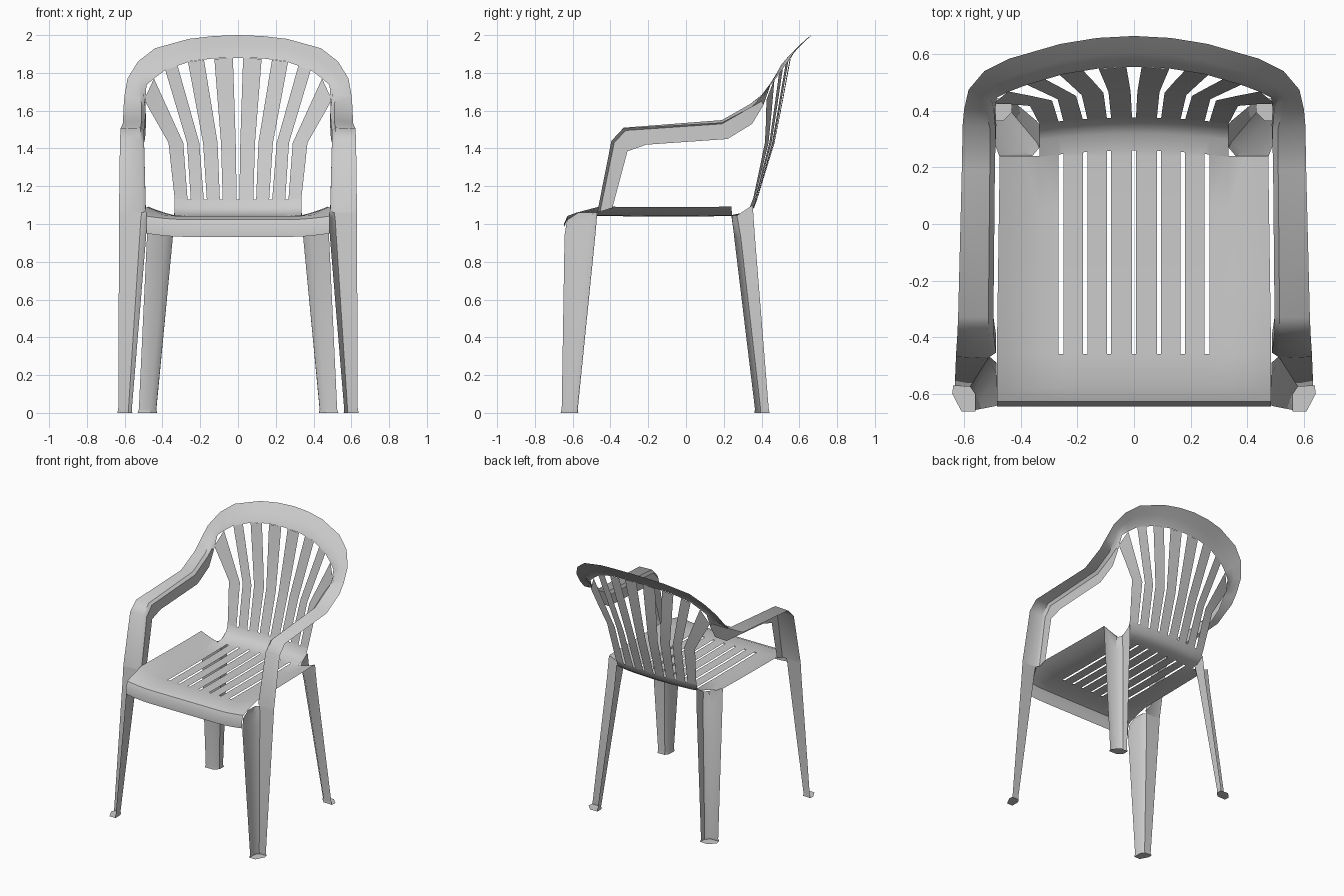
import bpy, bmesh
from mathutils import Vector


def finish(name, bm):
    """Right half -> mirrored thin plastic sheet with smooth shading."""
    bmesh.ops.remove_doubles(bm, verts=bm.verts, dist=0.0005)
    loose = [v for v in bm.verts if not v.link_faces]
    bmesh.ops.delete(bm, geom=loose, context='VERTS')
    bmesh.ops.recalc_face_normals(bm, faces=bm.faces)
    me = bpy.data.meshes.new(name)
    bm.to_mesh(me)
    bm.free()
    ob = bpy.data.objects.new(name, me)
    bpy.context.collection.objects.link(ob)
    bpy.ops.object.select_all(action='DESELECT')
    ob.select_set(True)
    bpy.context.view_layer.objects.active = ob
    bpy.ops.object.shade_smooth_by_angle(angle=0.75)
    m = ob.modifiers.new("mirror", 'MIRROR')
    m.use_clip = True
    m.merge_threshold = 0.001
    return ob


def grid(bm, rows, skip=lambda i, j: False):
    vs = [[bm.verts.new(p) for p in r] for r in rows]
    for i in range(len(vs) - 1):
        for j in range(len(vs[0]) - 1):
            if not skip(i, j):
                bm.faces.new((vs[i][j], vs[i][j + 1], vs[i + 1][j + 1], vs[i + 1][j]))
    return vs


def interp(t, pts):
    for (a, b), (c, d) in zip(pts, pts[1:]):
        if t <= c:
            return b + (d - b) * max(0, (t - a) / (c - a))
    return pts[-1][1]


# Seat with front roll, slots and rear scoop
cols = [0, .007, .081, .096, .165, .181, .25, .267, .335, .40, .45, .485]
prof = [(-.645, .932), (-.645, .985), (-.628, 1.024), (-.58, 1.042), (-.46, 1.042),
        (-.2, 1.04), (.05, 1.04), (.24, 1.042), (.26, 1.043), (.32, 1.055),
        (.36, 1.085), (.377, 1.13)]
rows = []
for i, (y, z) in enumerate(prof):
    row = []
    for x in cols:
        rise = max(0, (x - .3) / .185) ** 1.6 * (.018 if i < 4 else .05)
        bend = .2 * x * x if y > .25 else 0
        taper = 1 - .03 * max(0, y + .46) if x > .34 else 1
        row.append((x * taper, y - bend, z + rise))
    rows.append(row)


def seat_gap(i, j):
    slot = j in (0, 2, 4, 6) and 4 <= i < 8
    return slot or (j >= 8 and i >= 7)


bm = bmesh.new()
grid(bm, rows, seat_gap)
finish("seat", bm)


# Fan of back slats on a curved surface
def back_point(x, z):
    yc = interp(z, [(1.13, .377), (1.45, .475), (1.89, .557)])
    k = interp(z, [(1.13, .2), (1.42, .38), (1.64, .36), (1.88, .31)])
    return (x, yc - k * x * x, z)


RIM_Z = [(0, 1.882), (.25, 1.864), (.385, 1.815), (.445, 1.77), (.505, 1.64)]
slats = [  # inner and outer edge x at bottom, kink, top
    ((.007, .081), (.012, .09), (.027, .125)),
    ((.096, .165), (.108, .185), (.18, .265)),
    ((.181, .25), (.205, .27), (.32, .385)),
    ((.267, .335), (.29, .368), (.445, .497)),
]
bm = bmesh.new()
for bot, mid, top in slats:
    rows = [[back_point(a + (b - a) * t, 1.13 + .3 * t) for a, b in zip(bot, mid)]
            for t in (0, .5, 1)]
    zs = [interp(x, RIM_Z) for x in top]
    for t in (.5, 1):
        rows.append([back_point(mid[k] + (top[k] - mid[k]) * t, 1.43 + (zs[k] - 1.43) * t)
                     for k in (0, 1)])
    grid(bm, rows)
finish("back_slats", bm)

# Arm sweeping up into the top rim: inner skirt bottom, inner top, top, outer edge
arm = [
    [(.488, -.39, 1.085), (.488, -.455, 1.065), (.51, -.47, 1.06), (.63, -.47, 1.06)],
    [(.50, -.31, 1.385), (.497, -.38, 1.43), (.515, -.395, 1.44), (.625, -.395, 1.44)],
    [(.50, -.21, 1.42), (.497, -.32, 1.495), (.515, -.33, 1.51), (.622, -.33, 1.505)],
    [(.492, .22, 1.45), (.492, .19, 1.53), (.51, .19, 1.55), (.609, .19, 1.535)],
    [(.487, .35, 1.53), (.489, .33, 1.61), (.51, .34, 1.635), (.606, .35, 1.62)],
    [(.49, .41, 1.63), (.495, .40, 1.65), (.525, .402, 1.685), (.601, .405, 1.68)],
]
rim = [((.485, .447, 1.735), (.585, .475, 1.77)), ((.445, .467, 1.77), (.53, .54, 1.86)),
       ((.385, .49, 1.815), (.44, .585, 1.93)), ((.25, .53, 1.862), (.26, .637, 1.98)),
       ((.125, .55, 1.877), (.13, .658, 1.995)), ((0, .556, 1.88), (0, .665, 2.0))]
for a, b in rim:
    a, b = Vector(a), Vector(b)
    bulge = Vector((0, -.006, .003))
    arm.append([a, a.lerp(b, .2) + bulge, a.lerp(b, .5) + bulge, b])
bm = bmesh.new()
grid(bm, arm)
finish("arms_and_top_rim", bm)


# Legs: angled shells open to the outer corner, with a flat foot plate
def leg(name, sections, foot_corner):
    bm = bmesh.new()
    base = sections[0]
    c = sum((Vector(p) for p in base), Vector()) / len(base)
    flare = [(c.x + (p[0] - c.x) * 1.1, c.y + (p[1] - c.y) * 1.1, 0) for p in base]
    vs = grid(bm, [flare] + sections)
    bm.faces.new(vs[0] + [bm.verts.new(p) for p in foot_corner])
    finish(name, bm)


leg("front_legs", [
    [(.562, -.658, .02), (.563, -.60, .02), (.58, -.575, .02), (.634, -.573, .02)],
    [(.486, -.643, .94), (.487, -.53, .94), (.52, -.482, .94), (.63, -.48, .94)],
    [(.484, -.63, 1.02), (.486, -.51, 1.02), (.515, -.475, 1.02), (.63, -.473, 1.02)],
    [(.484, -.57, 1.06), (.487, -.49, 1.06), (.51, -.47, 1.06), (.63, -.47, 1.06)],
], [(.643, -.60, 0), (.61, -.663, 0)])

leg("rear_legs", [
    [(.432, .438, .02), (.433, .395, .02), (.462, .366, .02), (.525, .365, .02)],
    [(.345, .365, .93), (.345, .29, .93), (.385, .256, .93), (.482, .255, .93)],
    [(.335, .353, 1.10), (.335, .27, 1.045), (.36, .24, 1.045), (.476, .24, 1.09)],
], [(.535, .40, 0), (.49, .445, 0)])
